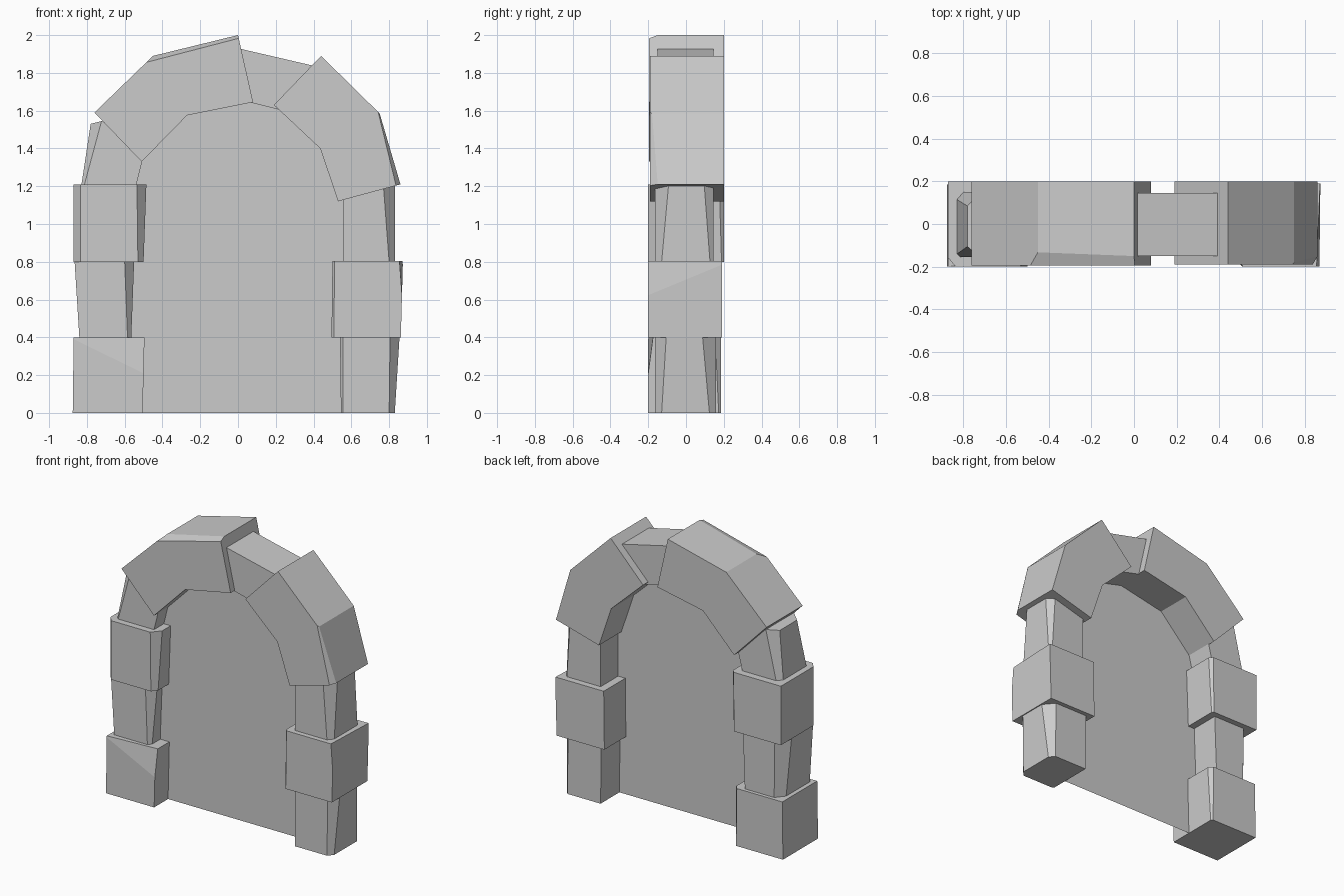
import bpy, bmesh
from mathutils import Vector

if "Cube" in bpy.data.objects:
    bpy.data.objects.remove(bpy.data.objects["Cube"])

stone_mat = bpy.data.materials.new("grey stone")
stone_mat.diffuse_color = (0.6, 0.6, 0.6, 1)
stone_mat.use_nodes = True
stone_mat.node_tree.nodes["Principled BSDF"].inputs["Base Color"].default_value = stone_mat.diffuse_color


def finish(name, bm):
    me = bpy.data.meshes.new(name)
    bm.to_mesh(me)
    bm.free()
    me.materials.append(stone_mat)
    ob = bpy.data.objects.new(name, me)
    bpy.context.collection.objects.link(ob)


def stone(name, profile, y0, y1, cuts=()):
    """Extrude an x-z profile along y, then slice off chips (each cut = 3 points)."""
    bm = bmesh.new()
    face = bm.faces.new([bm.verts.new((x, y0, z)) for x, z in profile])
    ext = bmesh.ops.extrude_face_region(bm, geom=[face], use_keep_orig=True)
    for v in ext["geom"]:
        if isinstance(v, bmesh.types.BMVert):
            v.co.y = y1
    bmesh.ops.recalc_face_normals(bm, faces=bm.faces[:])
    centre = sum((v.co for v in bm.verts), Vector()) / len(bm.verts)
    for cut in cuts:
        a, b, c = (Vector(p) for p in cut)
        n = (b - a).cross(c - a).normalized()
        if n.dot(centre - a) > 0:
            n = -n
        res = bmesh.ops.bisect_plane(bm, geom=bm.verts[:] + bm.edges[:] + bm.faces[:],
                                     dist=1e-5, plane_co=a, plane_no=n, clear_outer=True)
        rim = [e for e in res["geom_cut"]
               if isinstance(e, bmesh.types.BMEdge) and e.is_boundary]
        if rim:
            bmesh.ops.edgeloop_fill(bm, edges=rim)
    bmesh.ops.recalc_face_normals(bm, faces=bm.faces[:])
    finish(name, bm)


def pillar_stone(name, xb, xt, z0, z1, y0, y1, chamfers=(), cuts=()):
    """Four-sided stone; chamfers = (x side, y side, width at bottom, width at top)."""
    chips = list(cuts)
    for sx, sy, b, t in chamfers:
        i = (sx + 1) // 2
        y = y1 if sy > 0 else y0
        chips.append(((xb[i] - sx * b, y, z0), (xt[i] - sx * t, y, z1),
                      (xt[i], y - sy * t * 1.2, z1)))
    stone(name, [(xb[0], z0), (xb[1], z0), (xt[1], z1), (xt[0], z1)], y0, y1, chips)


# Left pillar, bottom to top
pillar_stone("left_base_stone", (-.875, -.505), (-.87, -.495), 0, .4, -.2, .185,
             [(1, 1, .01, .025)],
             [((-.87, -.2, .39), (-.5, -.2, .21), (-.5, -.175, .4))])
pillar_stone("left_second_stone", (-.84, -.565), (-.865, -.55), .4, .8, -.16, .16,
             [(1, -1, .02, .05), (-1, 1, .05, .07)])
pillar_stone("left_third_stone", (-.87, -.5), (-.87, -.485), .8, 1.21, -.2, .2,
             [(1, -1, .03, .05), (-1, -1, .035, .035), (1, 1, .01, .02)])
stone("left_springer",
      [(-.83, 1.2), (-.54, 1.2), (-.505, 1.34), (-.48, 1.4), (-.72, 1.545), (-.78, 1.53)],
      -.155, .15,
      [((-.81, -.155, 1.22), (-.74, -.155, 1.48), (-.775, -.11, 1.53)),
       ((-.80, .15, 1.2), (-.73, .15, 1.5), (-.775, .09, 1.53))])

# Right pillar, bottom to top
pillar_stone("right_base_stone", (.545, .83), (.54, .855), 0, .4, -.165, .16,
             [(1, -1, .03, .05), (1, 1, .03, .06), (-1, -1, .01, .015)])
pillar_stone("right_second_stone", (.495, .862), (.5, .873), .4, .805, -.2, .19,
             [(-1, -1, .012, .012)],
             [((.869, -.2, .61), (.872, .19, .79), (.855, -.2, .8))])
pillar_stone("right_third_stone", (.555, .83), (.555, .83), .8, 1.2, -.165, .145,
             [(1, -1, .03, .06), (1, 1, .015, .04)])

# Arch ring
stone("left_arch_stone",
      [(-.76, 1.59), (-.51, 1.33), (-.27, 1.575), (.08, 1.645), (0, 2), (-.45, 1.89)],
      -.195, .2,
      [((-.45, -.195, 1.865), (0, -.195, 1.982), (0, -.15, 2))])
stone("keystone", [(-.02, 1.935), (0, 1.66), (.28, 1.59), (.39, 1.84)], -.15, .145)
stone("right_arch_stone",
      [(.19, 1.63), (.435, 1.4), (.53, 1.12), (.86, 1.21), (.75, 1.585), (.44, 1.89)],
      -.19, .2,
      [((.745, -.19, 1.58), (.835, -.19, 1.21), (.855, -.15, 1.23))])

# Flat panel filling the opening, slightly forward, edges buried in the stones
bm = bmesh.new()
outline = [(-.65, 0), (.65, 0), (.67, 1.2), (.6, 1.4), (.35, 1.65),
           (.05, 1.75), (-.35, 1.68), (-.62, 1.4), (-.65, 1.2)]
bm.faces.new([bm.verts.new((x, -.047, z)) for x, z in outline])
finish("doorway_panel", bm)
